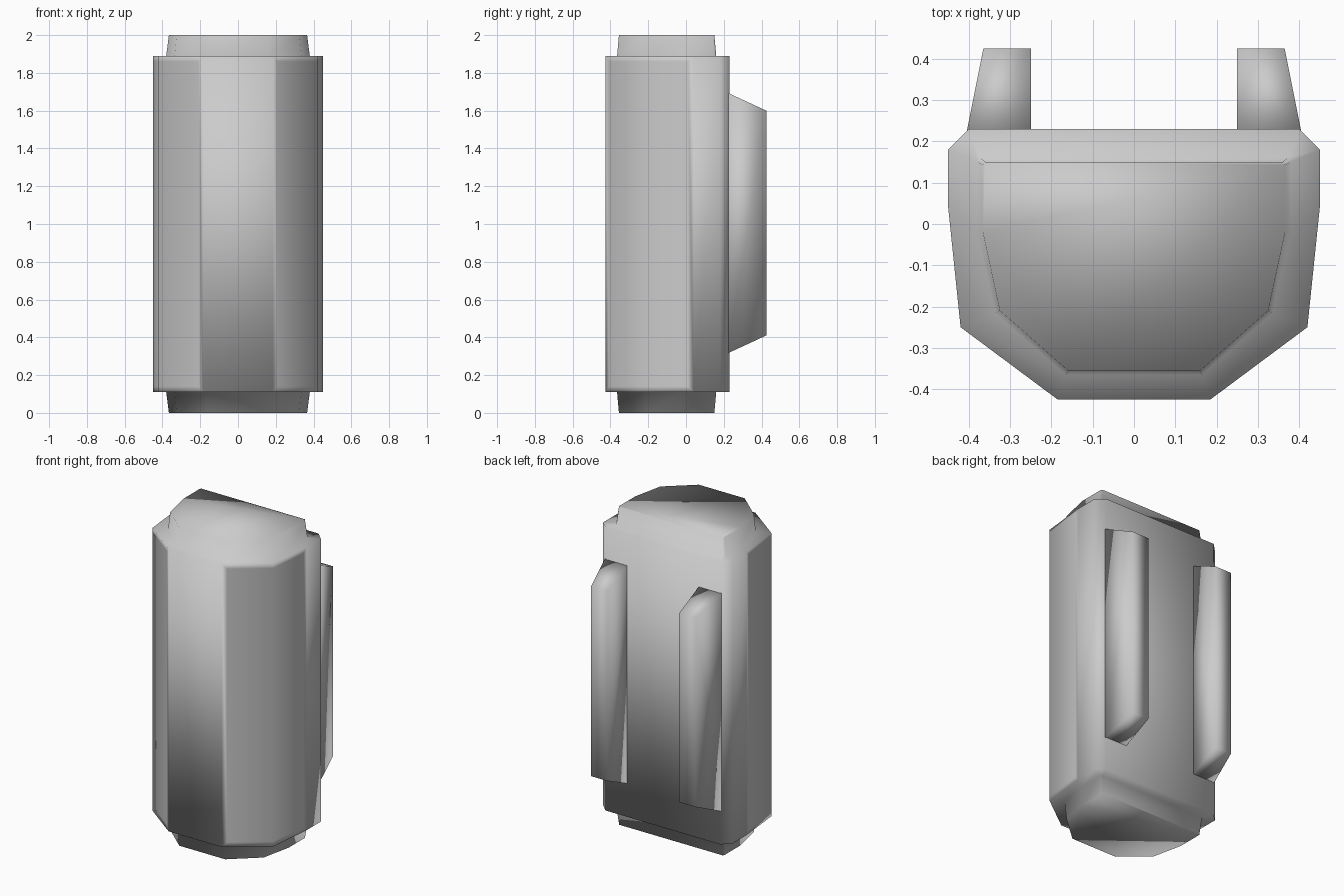
import bpy, bmesh

if "Cube" in bpy.data.objects:
    bpy.data.objects.remove(bpy.data.objects["Cube"])

grey = bpy.data.materials.new("light_grey")
grey.diffuse_color = (0.6, 0.6, 0.6, 1)
grey.use_nodes = True
grey.node_tree.nodes["Principled BSDF"].inputs["Base Color"].default_value = grey.diffuse_color


def finish(bm, name):
    """Turn a bmesh into a smooth shaded object."""
    bmesh.ops.recalc_face_normals(bm, faces=bm.faces)
    for f in bm.faces:
        f.smooth = True
    me = bpy.data.meshes.new(name)
    bm.to_mesh(me)
    bm.free()
    me.materials.append(grey)
    ob = bpy.data.objects.new(name, me)
    bpy.context.collection.objects.link(ob)
    return ob


def full(half):
    """Mirror a right-hand half outline into a closed outline."""
    return half + [(-x, y) for x, y in reversed(half)]


def loft(bm, rings):
    """Skin a stack of (outline, z) rings and cap both ends."""
    loops = [[bm.verts.new((x, y, z)) for x, y in pts] for pts, z in rings]
    n = len(loops[0])
    walls = []
    for a, b in zip(loops, loops[1:]):
        walls.append([bm.faces.new((a[i], a[(i + 1) % n], b[(i + 1) % n], b[i]))
                      for i in range(n)])
    bm.faces.new(list(reversed(loops[0])))
    bm.faces.new(loops[-1])
    return walls


# Tank body with stepped end caps
body = full([(0.185, -0.425), (0.42, -0.25), (0.45, 0.04), (0.45, 0.18), (0.40, 0.23)])
cap_base = full([(0.165, -0.365), (0.335, -0.217), (0.38, -0.02), (0.38, 0.15), (0.372, 0.16)])
cap_end = full([(0.16, -0.355), (0.325, -0.21), (0.366, -0.02), (0.366, 0.143), (0.36, 0.15)])
bm = bmesh.new()
walls = loft(bm, [(cap_end, 0), (cap_base, 0.11), (body, 0.11),
                  (body, 1.89), (cap_base, 1.89), (cap_end, 2)])
bmesh.ops.recalc_face_normals(bm, faces=bm.faces)
# Flush side panels that tighten the shading
bmesh.ops.inset_region(bm, faces=[walls[2][i] for i in (0, 1, 7, 8)],
                       thickness=0.03, use_even_offset=True)
finish(bm, "tank_body")

# Tapered mounting rails on the back
for side, name in ((1, "right_rail"), (-1, "left_rail")):
    bm = bmesh.new()
    ends = []
    for y, x_out, z0, z1 in ((0.22, 0.406, 0.315, 1.695), (0.425, 0.365, 0.41, 1.60)):
        ends.append([bm.verts.new((side * x, y, z)) for x, z in
                     ((0.25, z0), (x_out, z0), (x_out, z1), (0.25, z1))])
    a, b = ends
    for i in range(4):
        j = (i + 1) % 4
        bm.faces.new((a[i], a[j], b[j], b[i]))
    bm.faces.new(a)
    bm.faces.new(b)
    finish(bm, name)
